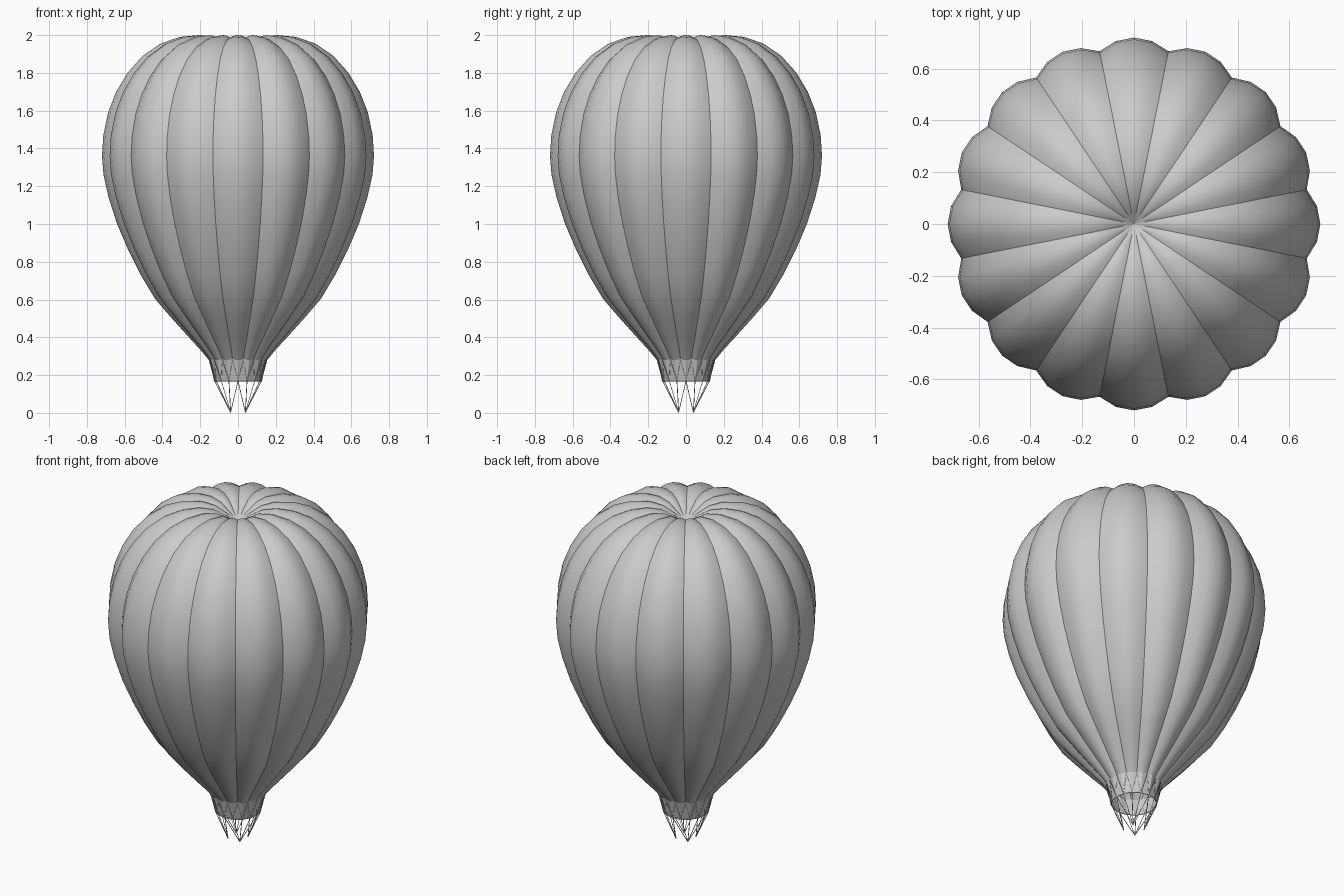
import bpy, bmesh, math
from mathutils import Vector

if "Cube" in bpy.data.objects:
    bpy.data.objects.remove(bpy.data.objects["Cube"])

GORES, SEG = 16, 4
N = GORES * SEG

# Gore centre-line profile (radius, height), neck to crown
PROFILE = [(0.155, 0.28), (0.20, 0.335), (0.26, 0.40), (0.35, 0.50), (0.44, 0.605),
           (0.515, 0.73), (0.58, 0.86), (0.64, 1.00), (0.685, 1.14), (0.712, 1.26),
           (0.72, 1.36), (0.713, 1.47), (0.688, 1.59), (0.645, 1.70), (0.585, 1.80),
           (0.505, 1.89), (0.41, 1.955), (0.31, 1.99), (0.21, 2.00), (0.13, 1.985),
           (0.06, 1.945)]
CROWN_Z = 1.90


def finish(name, bm, angle=None):
    bmesh.ops.recalc_face_normals(bm, faces=bm.faces)
    mesh = bpy.data.meshes.new(name)
    bm.to_mesh(mesh)
    bm.free()
    ob = bpy.data.objects.new(name, mesh)
    bpy.context.collection.objects.link(ob)
    if angle:
        bpy.context.view_layer.objects.active = ob
        ob.select_set(True)
        bpy.ops.object.shade_smooth_by_angle(angle=math.radians(angle))
        ob.select_set(False)
    return ob


def polar(r, a, z):
    return Vector((r * math.cos(a), r * math.sin(a), z))


def ropes(name, lines, radius):
    cu = bpy.data.curves.new(name, 'CURVE')
    cu.dimensions = '3D'
    cu.bevel_depth = radius
    cu.bevel_resolution = 0
    cu.use_fill_caps = True
    for pts in lines:
        sp = cu.splines.new('POLY')
        sp.points.add(len(pts) - 1)
        for p, co in zip(sp.points, pts):
            p.co = (*co, 1)
    ob = bpy.data.objects.new(name, cu)
    bpy.context.collection.objects.link(ob)


# Envelope: 16 bulging gores, pulled in along the profile normal at each seam
bm = bmesh.new()
rings = []
for i, (r, z) in enumerate(PROFILE):
    r0, z0 = PROFILE[max(i - 1, 0)]
    r1, z1 = PROFILE[i + 1] if i + 1 < len(PROFILE) else (0, CROWN_Z)
    n = Vector((z1 - z0, r0 - r1)).normalized()
    ring = []
    for k in range(N):
        t = (k % SEG) / (SEG / 2)
        t = t if t <= 1 else 2 - t
        d = 0.055 * r * t * t
        ring.append(bm.verts.new(polar(r - n.x * d, math.tau * k / N, z - n.y * d)))
    rings.append(ring)
for a, b in zip(rings, rings[1:]):
    for k in range(N):
        j = (k + 1) % N
        bm.faces.new((a[k], a[j], b[j], b[k]))
crown = bm.verts.new((0, 0, CROWN_Z))
for k in range(N):
    bm.faces.new((rings[-1][k], rings[-1][(k + 1) % N], crown))
finish("balloon_envelope", bm, 33)

# Skirt: zigzag panels from the neck seams to the open mouth
bm = bmesh.new()
step = math.tau / GORES
top = [bm.verts.new(polar(0.15, (k + 0.5) * step, 0.285)) for k in range(GORES)]
mid = [bm.verts.new(polar(0.155, k * step, 0.28)) for k in range(GORES)]
low = [bm.verts.new(polar(0.125, k * step, 0.17)) for k in range(GORES)]
for k in range(GORES):
    j = (k + 1) % GORES
    bm.faces.new((low[k], low[j], top[k]))
    bm.faces.new((low[k], top[k], mid[k]))
    bm.faces.new((low[j], mid[j], top[k]))
finish("mouth_skirt", bm)

# Cords: zigzag over the skirt, hem ring, and four fans down to the corners
zig = []
for k in range(GORES):
    peak = polar(0.151, (k + 0.5) * step, 0.28)
    zig.append([polar(0.126, k * step, 0.17), peak, polar(0.126, (k + 1) * step, 0.17)])
ropes("skirt_cords", zig, 0.002)
ropes("mouth_hem", [[polar(0.125, k * step, 0.17) for k in range(GORES + 1)]], 0.003)
fans = []
for c in range(4):
    a = math.pi / 4 + c * math.pi / 2
    corner = polar(0.055, a, 0.003)
    for k in (-2, -1, 0, 1, 2):
        fans.append([corner, polar(0.125, a + k * step, 0.17)])
ropes("suspension_ropes", fans, 0.002)
